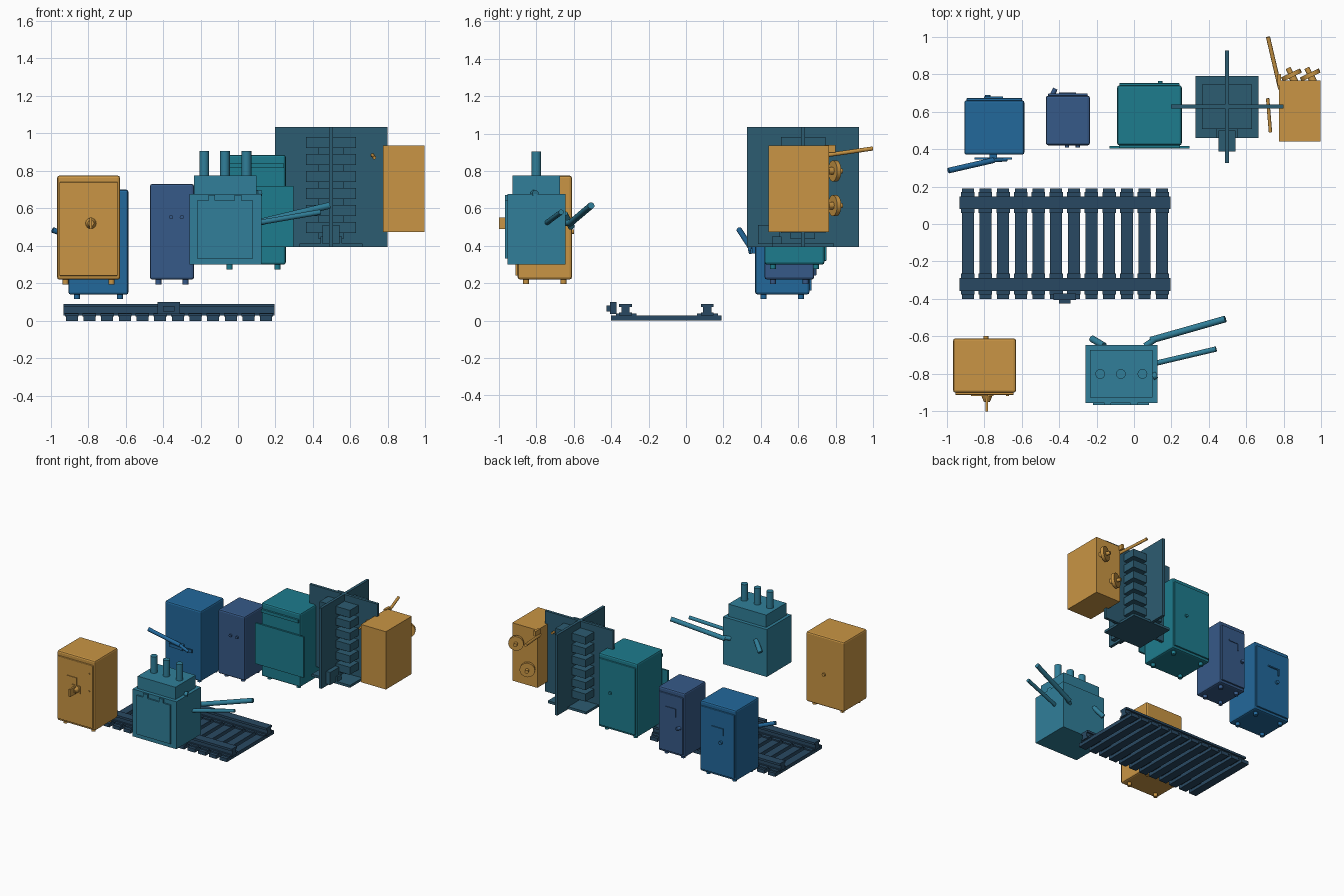
import bpy
from mathutils import Vector

if "Cube" in bpy.data.objects:
    bpy.data.objects.remove(bpy.data.objects["Cube"])


def paint(name, r, g, b):
    m = bpy.data.materials.new(name)
    m.diffuse_color = [(c / 255) ** 2.2 for c in (r, g, b)] + [1]
    m.use_nodes = True
    m.node_tree.nodes["Principled BSDF"].inputs["Base Color"].default_value = m.diffuse_color
    return m


ORANGE = paint("orange", 200, 148, 70)
BLUE = paint("blue", 39, 104, 154)
NAVY = paint("navy", 57, 90, 135)
TEAL = paint("teal", 35, 123, 140)
SEA = paint("sea", 52, 126, 152)
DARK = paint("dark_teal", 48, 92, 112)
STEEL = paint("steel", 45, 74, 98)


def box(name, mat, x, y, z, bevel=0):
    """Axis-aligned box given its (min, max) on each axis."""
    ctr = [(a + b) / 2 for a, b in (x, y, z)]
    bpy.ops.mesh.primitive_cube_add(size=1, location=ctr)
    o = bpy.context.object
    o.name = name
    o.scale = [b - a for a, b in (x, y, z)]
    bpy.ops.object.transform_apply(location=False, rotation=False, scale=True)
    o.data.materials.append(mat)
    if bevel:
        m = o.modifiers.new("bevel", "BEVEL")
        m.width, m.segments = bevel, 2
    return o


def rod(name, mat, a, b, r, r2=None, sides=16):
    """Cylinder or cone running from a to b."""
    a, b = Vector(a), Vector(b)
    d = b - a
    bpy.ops.mesh.primitive_cone_add(vertices=sides, radius1=r, radius2=r if r2 is None else r2,
                                    depth=d.length, location=(a + b) / 2)
    o = bpy.context.object
    o.name = name
    o.rotation_euler = d.to_track_quat("Z", "Y").to_euler()
    o.data.materials.append(mat)
    bpy.ops.object.shade_smooth_by_angle()
    return o


def cabinet(name, mat, x, y, z, side):
    """Bevelled cabinet with four feet and a door on the front (-1) or back (+1)."""
    box(name + "_body", mat, x, y, z, 0.012)
    face = y[1] if side > 0 else y[0]
    box(name + "_door", mat, (x[0] + .012, x[1] - .012), sorted((face - side * .005, face + side * .012)),
        (z[0] + .02, z[1] - .035), 0.004)
    for fx in (x[0] + .045, x[1] - .045):
        for fy in (y[0] + .045, y[1] - .045):
            rod(name + "_foot", mat, (fx, fy, z[0] - .025), (fx, fy, z[0] + .005), .016)


# Track: sleepers, base plates and two I-section rails
for i in range(12):
    x = -0.887 + i * 0.0943
    box("sleeper", STEEL, (x - .032, x + .032), (-.4, .19), (0, .028))
    for y in (-.32, .115):
        box("rail_chair", STEEL, (x - .036, x + .036), (y - .055, y + .055), (.024, .038))
for y in (-.323, .113):
    box("rail_foot", STEEL, (-.93, .195), (y - .034, y + .034), (.028, .042))
    box("rail_web", STEEL, (-.93, .195), (y - .022, y + .022), (.04, .075))
    box("rail_head", STEEL, (-.93, .195), (y - .034, y + .034), (.073, .09))
box("track_connector", STEEL, (-.43, -.31), (-.405, -.372), (.035, .1))
box("track_connector_cap", STEEL, (-.40, -.34), (-.425, -.40), (.05, .08))

# Blue cabinet with back door and front lever
cabinet("blue_cabinet", BLUE, (-.905, -.585), (.37, .66), (.14, .70), 1)
rod("blue_knob", BLUE, (-.78, .67, .42), (-.78, .688, .42), .014)
box("blue_handle", BLUE, (-.80, -.70), (.67, .68), (.525, .535))
box("blue_handle_drop", BLUE, (-.80, -.79), (.67, .68), (.48, .535))
box("blue_lever_mount", BLUE, (-.85, -.65), (.345, .355), (.36, .385))
box("blue_lever_pivot", BLUE, (-.77, -.73), (.34, .375), (.36, .40))
rod("blue_lever", BLUE, (-.99, .285, .485), (-.75, .34, .40), .015)
rod("blue_lever_tip", BLUE, (-.75, .34, .40), (-.68, .345, .365), .011)

# Navy cabinet with two front buttons and back door handle
cabinet("navy_cabinet", NAVY, (-.47, -.235), (.42, .685), (.22, .73), 1)
for x in (-.357, -.300):
    rod("navy_button", NAVY, (x, .425, .553), (x, .408, .553), .011)
box("navy_handle", NAVY, (-.40, -.31), (.69, .702), (.585, .595))
box("navy_handle_drop", NAVY, (-.40, -.39), (.69, .702), (.53, .595))
rod("navy_latch", NAVY, (-.435, .69, .45), (-.42, .722, .45), .013)

# Teal cabinet with back door and front panel
cabinet("teal_cabinet", TEAL, (-.09, .255), (.42, .74), (.30, .885), 1)
box("teal_front_panel", TEAL, (-.13, .295), (.402, .416), (.395, .72))
box("teal_panel_mount", TEAL, (-.06, .225), (.41, .43), (.44, .68))
box("teal_front_lip", TEAL, (-.08, .245), (.405, .425), (.815, .84))
rod("teal_knob", TEAL, (.14, .745, .6), (.14, .763, .6), .012)

# Crossed panels holding a stack of blocks
box("cross_panel_x", DARK, (.198, .797), (.615, .637), (.393, 1.035))
box("cross_panel_y", DARK, (.485, .507), (.326, .926), (.393, 1.035))
box("stack_base", DARK, (.327, .665), (.46, .79), (.393, .412))
for i in range(6):
    z = .468 + i * .0907
    box("stack_block", DARK, (.363, .63), (.508, .745), (z, z + .06))
    box("stack_spacer", DARK, (.43, .563), (.56, .69), (z - .032, z + .002))
box("stack_terminal", DARK, (.452, .542), (.386, .50), (.41, .51))
box("stack_terminal_flange", DARK, (.44, .554), (.46, .51), (.41, .45))

# Wall box with two tilted handwheels and levers
box("wheel_box", ORANGE, (.775, .995), (.44, .765), (.475, .935))
n = Vector((-.43, .9, 0)).normalized()
for x, z in ((.94, .80), (.84, .615)):
    c = Vector((x, .795, z))
    rod("wheel_disc", ORANGE, c - n * .012, c + n * .012, .056, sides=24)
    rod("wheel_axle", ORANGE, c - n * .04, c, .02)
    rod("wheel_hub", ORANGE, c, c + n * .042, .014)
rod("wheel_box_lever", ORANGE, (.715, .998, .92), (.78, .72, .88), .011)
box("lever_bracket", ORANGE, (.765, .785), (.74, .80), (.90, .94))
rod("wheel_box_pointer", ORANGE, (.713, .67, .89), (.728, .49, .87), .009)

# Orange cabinet with front door, knob and slot handle
cabinet("orange_cabinet", ORANGE, (-.965, -.63), (-.90, -.61), (.22, .775), -1)
rod("orange_knob_stem", ORANGE, (-.785, -.905, .52), (-.785, -.95, .52), .034, .016)
box("orange_knob_grip", ORANGE, (-.792, -.778), (-1.0, -.93), (.49, .55))
box("orange_knob_plate", ORANGE, (-.82, -.75), (-.918, -.905), (.49, .55))
box("orange_slot", ORANGE, (-.87, -.78), (-.917, -.905), (.60, .61))
box("orange_slot_drop", ORANGE, (-.79, -.78), (-.917, -.905), (.55, .61))
for z in (.67, .53):
    rod("orange_rivet", ORANGE, (-.675, -.905, z), (-.675, -.918, z), .008)
rod("orange_back_knob", ORANGE, (-.79, -.615, .475), (-.79, -.598, .475), .013)

# Transformer box with three posts and levers
box("post_box", SEA, (-.26, .125), (-.955, -.645), (.30, .677))
box("post_box_cap", SEA, (-.235, .098), (-.927, -.673), (.675, .775))
for x in (-.18, -.07, .045):
    rod("top_post", SEA, (x, -.80, .77), (x, -.80, .905), .026)
box("post_box_door", SEA, (-.218, .08), (-.967, -.95), (.333, .642))
for x in (-.14, .0):
    box("door_clip", SEA, (x - .018, x + .018), (-.967, -.95), (.635, .672))
rod("long_lever", SEA, (.09, -.62, .52), (.487, -.507, .615), .018)
rod("long_lever_mount", SEA, (.06, -.65, .52), (.12, -.61, .527), .016)
rod("short_lever", SEA, (.12, -.742, .525), (.438, -.667, .58), .014)
rod("back_lever", SEA, (-.16, -.65, .57), (-.225, -.612, .5), .018)
rod("side_knob", SEA, (.10, -.815, .68), (.122, -.805, .68), .018)
